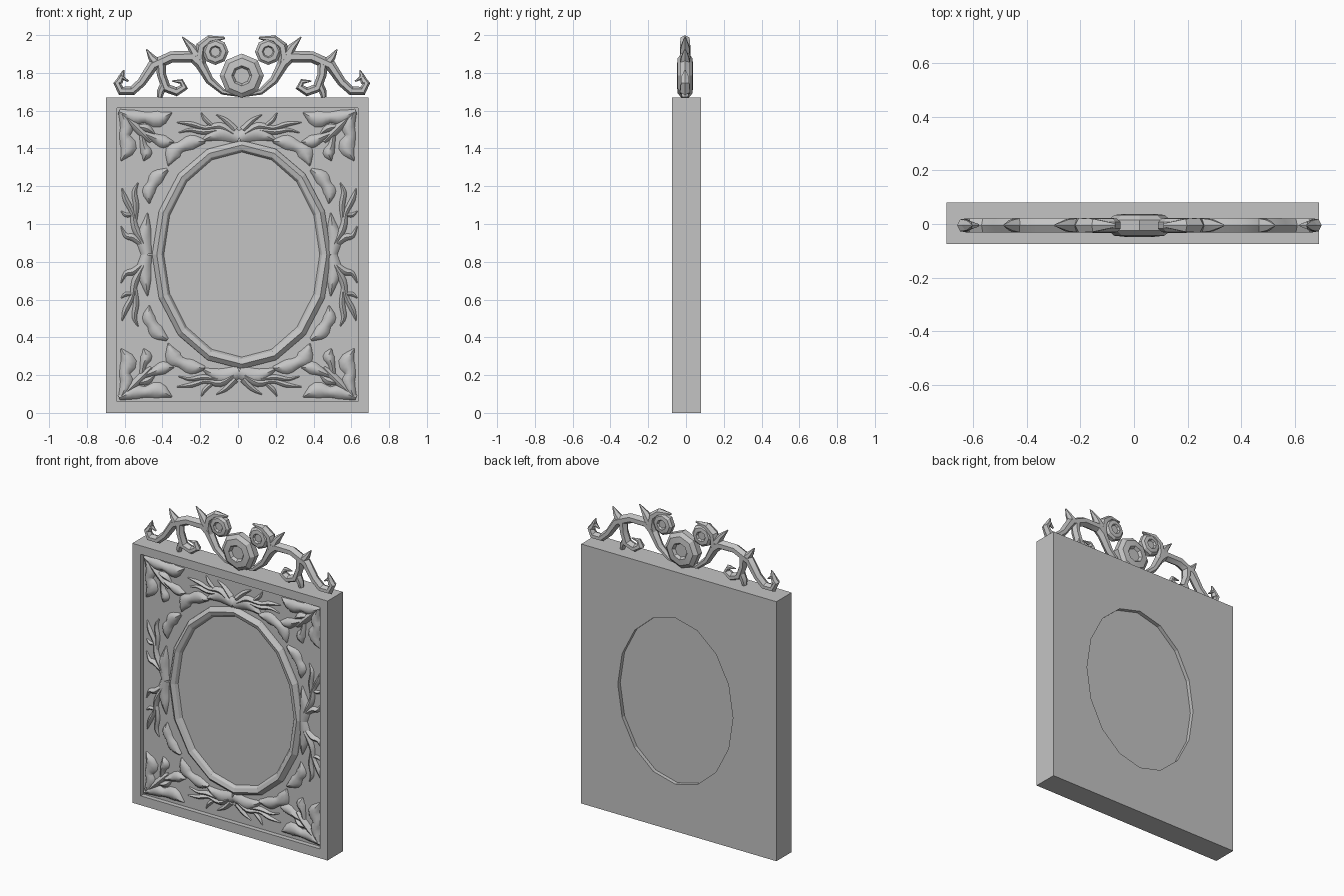
import bpy, bmesh, math
from mathutils import Vector

if "Cube" in bpy.data.objects:
    bpy.data.objects.remove(bpy.data.objects["Cube"])

grey = bpy.data.materials.new("stone_grey")
grey.use_nodes = True
grey.diffuse_color = (0.55, 0.55, 0.55, 1)
grey.node_tree.nodes["Principled BSDF"].inputs["Base Color"].default_value = (0.55, 0.55, 0.55, 1)

CX, CZ = 0.02, 0.838      # centre of the oval and crest
PANEL = -0.045            # depth of the recessed panel
FRONT, BACK = -0.075, 0.08


def finish(bm, name, angle=None):
    bmesh.ops.recalc_face_normals(bm, faces=bm.faces[:])
    me = bpy.data.meshes.new(name)
    bm.to_mesh(me)
    bm.free()
    ob = bpy.data.objects.new(name, me)
    bpy.context.collection.objects.link(ob)
    me.materials.append(grey)
    if angle:
        bpy.ops.object.select_all(action='DESELECT')
        ob.select_set(True)
        bpy.context.view_layer.objects.active = ob
        bpy.ops.object.shade_smooth_by_angle(angle=math.radians(angle))
    return ob


def rect(bm, x0, x1, z0, z1, y):
    return [bm.verts.new((x, y, z)) for x, z in ((x0, z0), (x1, z0), (x1, z1), (x0, z1))]


def oval(bm, cx, cz, rx, rz, y, n=16):
    turn = math.tau / n
    return [bm.verts.new((cx + rx * math.sin(i * turn), y, cz + rz * math.cos(i * turn)))
            for i in range(n)]


def bridge(bm, a, b):
    for i in range(len(a)):
        j = (i + 1) % len(a)
        bm.faces.new((a[i], a[j], b[j], b[i]))


def chain(bm, loops):
    for a, b in zip(loops, loops[1:]):
        bridge(bm, a, b)


def smooth_path(pts, steps):
    """Catmull-Rom subdivision of (x, z, width) points."""
    p = [Vector(q) for q in pts]
    p = [2 * p[0] - p[1]] + p + [2 * p[-1] - p[-2]]
    out = []
    for a, b, c, d in zip(p, p[1:], p[2:], p[3:]):
        for s in range(steps):
            t = s / steps
            out.append(0.5 * (2 * b + (c - a) * t + (2 * a - 5 * b + 4 * c - d) * t * t
                              + (3 * b - a - 3 * c + d) * t ** 3))
    return out + [p[-2]]


def stroke(bm, pts, section, depth, y, place, steps=1):
    """Sweep a cross-section along a path whose points carry their own half width."""
    path = smooth_path(pts, steps)
    loops = []
    for i, p in enumerate(path):
        t = path[min(i + 1, len(path) - 1)] - path[max(i - 1, 0)]
        t = Vector((t.x, t.y)).normalized()
        w = max(p.z, 0.003)
        d = min(depth, w * 1.1)
        ring = []
        for s, h in section:
            x, z = place(p.x - t.y * w * s, p.y + t.x * w * s)
            ring.append(bm.verts.new((x, y - d * h, z)))
        loops.append(ring)
    chain(bm, loops)
    bm.faces.new(loops[0])
    bm.faces.new(loops[-1])


# Frame body: border, recessed panel, and a shallow oval opening in the back
bm = bmesh.new()
inner = (-0.64, 0.635, 0.06, 1.615)
outer = (-0.70, 0.69, 0, 1.67)
loops = [rect(bm, *inner, PANEL), rect(bm, *inner, FRONT),
         rect(bm, *outer, FRONT), rect(bm, *outer, BACK)]
chain(bm, loops)
bm.faces.new(loops[0])
hole = oval(bm, CX, CZ, 0.41, 0.535, BACK)
floor = oval(bm, CX, CZ, 0.41, 0.535, BACK - 0.025)
bridge(bm, hole, floor)
bm.faces.new(floor)
rim = []
for ring in (loops[-1], hole):
    for i in range(len(ring)):
        rim.append(bm.edges.get((ring[i - 1], ring[i])))
bmesh.ops.triangle_fill(bm, edges=rim, use_beauty=True)
finish(bm, "frame_body")

# Moulded oval ring around the centre
bm = bmesh.new()
chain(bm, [oval(bm, CX, CZ, rx, rx + 0.13, y) for rx, y in
           ((0.476, PANEL + 0.005), (0.472, -0.055), (0.45, -0.075), (0.428, -0.068),
            (0.424, -0.066), (0.412, PANEL - 0.002))])
finish(bm, "oval_ring")

# Flat oval panel
bm = bmesh.new()
bm.faces.new(oval(bm, CX, CZ, 0.414, 0.544, PANEL - 0.003))
panel = finish(bm, "oval_panel")
if panel.data.polygons[0].normal.y > 0:
    panel.data.flip_normals()

# Relief leaves: half-round section lying on the panel
LEAF = ((-1, -0.1), (-0.6, 0.65), (0, 1), (0.6, 0.65), (1, -0.1))

corner_strokes = [
    [(.01, .02, .015), (.09, .05, .04), (.15, .05, .03), (.22, .06, .045), (.29, .025, .003)],
    [(.02, .02, .015), (.05, .10, .035), (.04, .15, .03), (.06, .21, .045), (.02, .28, .003)],
    [(.02, .02, .012), (.09, .09, .022), (.14, .14, .022), (.18, .18, .01)],
    [(.13, .13, .012), (.20, .16, .025), (.25, .18, .035), (.30, .18, .003)],
    [(.13, .14, .012), (.14, .20, .02), (.155, .24, .032), (.14, .28, .003)],
    [(.11, .10, .012), (.16, .11, .022), (.20, .14, .003)],
]
bm = bmesh.new()
for sx in (0, 1):
    for sz in (0, 1):
        def place(a, b):
            return (inner[sx] + (a if sx == 0 else -a), inner[2 + sz] + (b if sz == 0 else -b))
        for s in corner_strokes:
            stroke(bm, s, LEAF, 0.024, PANEL, place, 3)
finish(bm, "corner_leaves", 50)

wreath_strokes = [
    # leaves hugging the ring
    [(.18, .60, .01), (.25, .595, .04), (.31, .57, .03), (.35, .54, .045), (.375, .47, .003)],
    [(.38, .45, .01), (.435, .41, .04), (.46, .37, .03), (.48, .33, .035), (.475, .27, .003)],
    # top and bottom sprays
    [(.0, .62, .035), (.08, .645, .045), (.14, .63, .03), (.20, .60, .003)],
    [(.03, .64, .02), (.10, .68, .022), (.18, .67, .012), (.25, .69, .014), (.33, .70, .003)],
    [(.10, .66, .015), (.19, .65, .016), (.26, .66, .01), (.32, .645, .003)],
    [(.02, .66, .02), (.07, .71, .014), (.12, .74, .003)],
    [(.14, .68, .01), (.18, .715, .012), (.20, .75, .003)],
    # side sprays
    [(.49, .0, .03), (.505, .08, .04), (.495, .14, .03), (.485, .22, .003)],
    [(.50, .05, .02), (.55, .14, .02), (.565, .22, .014), (.60, .29, .016), (.62, .35, .003)],
    [(.51, .05, .015), (.56, .09, .02), (.60, .10, .014), (.625, .15, .003)],
    [(.55, .18, .01), (.545, .26, .016), (.555, .33, .014), (.535, .38, .003)],
    [(.57, .21, .01), (.60, .21, .012), (.625, .23, .003)],
]
bm = bmesh.new()
for sx in (-1, 1):
    for sz in (-1, 1):
        for s in wreath_strokes:
            stroke(bm, s, LEAF, 0.022, PANEL,
                   lambda a, b: (0.006 + sx * a, CZ + sz * b), 3)
finish(bm, "wreath_leaves", 50)

# Crest scrollwork: faceted vines mirrored about the centre
VINE = ((-1, 0), (-0.45, 1), (0.45, 1), (1, 0), (0.45, -1), (-0.45, -1))
crest_strokes = [
    [(0, 1.683, .012), (.10, 1.70, .016), (.17, 1.76, .022), (.22, 1.85, .03),
     (.26, 1.885, .032), (.37, 1.885, .03), (.47, 1.84, .03), (.53, 1.75, .024),
     (.58, 1.705, .024), (.64, 1.705, .024), (.66, 1.745, .02), (.635, 1.78, .016),
     (.60, 1.755, .004)],
    [(.20, 1.81, .02), (.225, 1.88, .03), (.215, 1.94, .028), (.17, 1.978, .022),
     (.09, 1.985, .006)],
    [(.235, 1.885, .035), (.27, 1.94, .02), (.315, 1.99, .003)],
    [(.45, 1.85, .03), (.48, 1.885, .018), (.505, 1.925, .003)],
    [(.65, 1.75, .02), (.635, 1.785, .014), (.625, 1.815, .003)],
    [(.43, 1.865, .03), (.425, 1.79, .024), (.40, 1.72, .026), (.345, 1.70, .024),
     (.305, 1.725, .022), (.32, 1.755, .014), (.37, 1.757, .003)],
    [(.41, 1.74, .022), (.43, 1.70, .02), (.435, 1.67, .014)],
]
bm = bmesh.new()
for side in (-1, 1):
    for s in crest_strokes:
        stroke(bm, s, VINE, 0.027, -0.005, lambda a, b: (CX + side * a, b))
finish(bm, "crest_scrolls", 35)


# Crest rosettes: dished octagons
def rosette(name, u, z, r, half):
    bm = bmesh.new()
    loops = [oval(bm, CX + u, z, r * k, r * k, -0.005 + half * h, 8) for k, h in
             ((0.36, -0.6), (0.46, -1), (0.8, -0.9), (1, -0.45), (1, 0.45),
              (0.8, 0.9), (0.46, 1), (0.36, 0.6))]
    chain(bm, loops)
    bm.faces.new(loops[0])
    bm.faces.new(loops[-1])
    finish(bm, name, 25)


rosette("crest_rosette", 0, 1.785, 0.117, 0.043)
rosette("left_volute", 0.14, 1.912, 0.07, 0.028)
rosette("right_volute", -0.14, 1.912, 0.07, 0.028)
